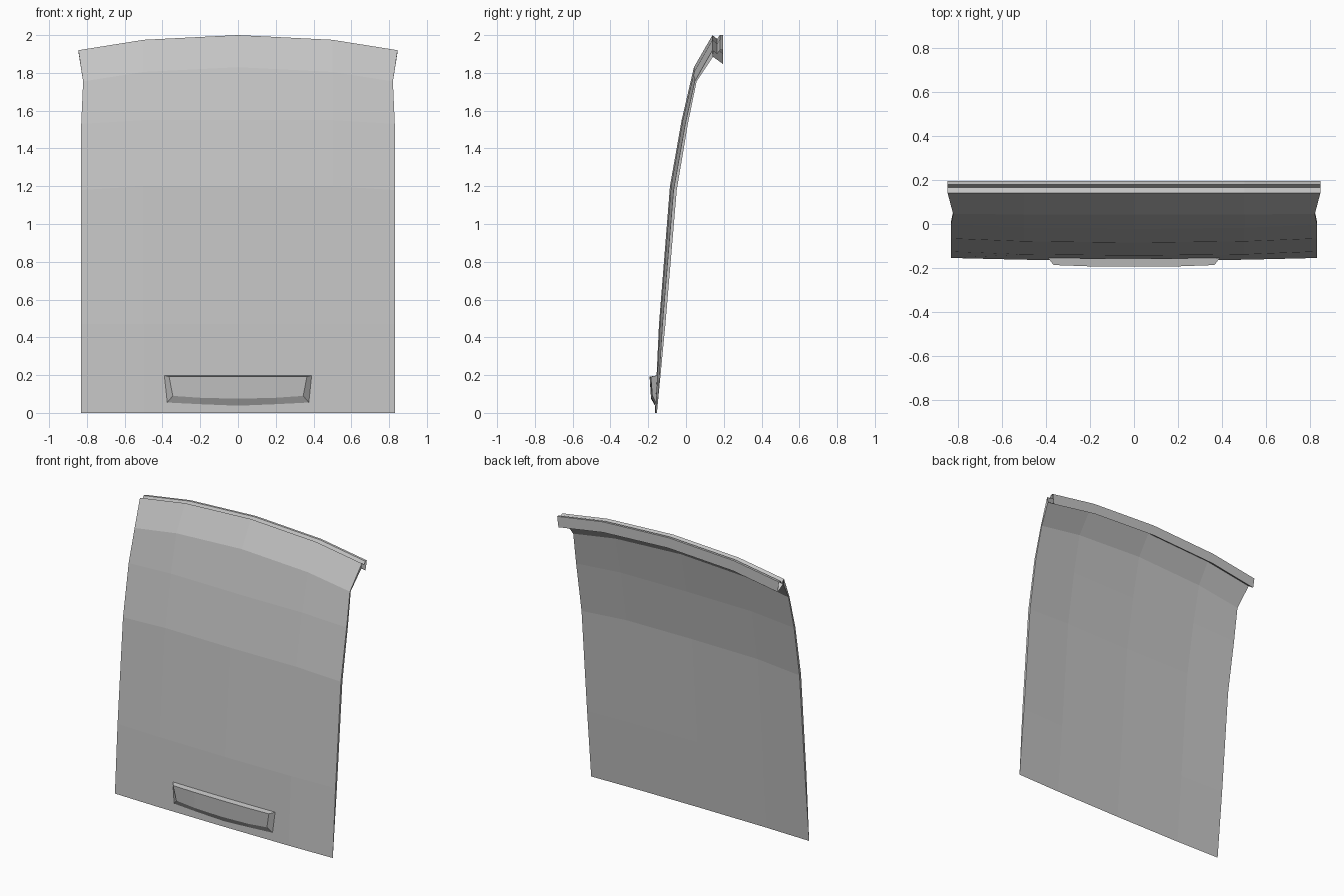
import bpy

if "Cube" in bpy.data.objects:
    bpy.data.objects.remove(bpy.data.objects["Cube"])

grey = bpy.data.materials.new("light grey")
grey.diffuse_color = (0.55, 0.55, 0.55, 1)
grey.use_nodes = True
grey.node_tree.nodes["Principled BSDF"].inputs["Base Color"].default_value = grey.diffuse_color


def make_mesh(name, verts, faces):
    me = bpy.data.meshes.new(name)
    me.from_pydata(verts, [], faces)
    me.materials.append(grey)
    ob = bpy.data.objects.new(name, me)
    bpy.context.collection.objects.link(ob)
    return ob


def mirror5(centre, mid, edge):
    """Centre, middle and edge points -> full row of five points."""
    flip = lambda p: (-p[0], p[1], p[2])
    return [flip(edge), flip(mid), centre, mid, edge]


def strip(rows, start=0, flip=False):
    """Quad faces between consecutive rows of equal length."""
    n = len(rows[0])
    faces = []
    for i in range(len(rows) - 1):
        for j in range(n - 1):
            a = start + i * n + j
            f = (a, a + 1, a + n + 1, a + n)
            faces.append(f[::-1] if flip else f)
    return faces


def sheet(name, rows, extra=(), flip=False):
    return make_mesh(name, [p for r in rows for p in r], strip(rows, 0, flip) + list(extra))


# Curved panel: half width, (y, z) at centre, middle and edge, thickness to the back
profile = [
    (0.83, (-0.165, 0.0), (-0.162, 0.0), (-0.154, 0.0), 0.0),
    (0.83, (-0.143, 0.47), (-0.138, 0.47), (-0.125, 0.47), 0.016),
    (0.83, (-0.085, 1.20), (-0.079, 1.20), (-0.066, 1.18), 0.017),
    (0.83, (-0.023, 1.55), (-0.017, 1.55), (-0.004, 1.53), 0.014),
    (0.82, (0.042, 1.83), (0.043, 1.805), (0.046, 1.755), 0.010),
]
crown = [(0, 2.0), (0.5, 1.975), (0.845, 1.92)]
front = [mirror5((0, *c), (0.5, *m), (w, *e)) for w, c, m, e, t in profile]
back = [[(x, y + p[4], z) for x, y, z in r] for r, p in zip(front, profile)]
front.append(mirror5(*[(x, 0.14, z) for x, z in crown]))
back.append(mirror5(*[(x * 0.995, 0.143, z - 0.035) for x, z in crown]))

# Front skin, back skin and the thin rims along both sides
n = 5 * len(front)
faces = strip(front) + strip(back, n, True)
for i in range(len(front) - 1):
    a, b = i * 5, i * 5 + 4
    faces.append((b, n + b, n + b + 5, b + 5))
    faces.append((a, a + 5, n + a + 5, n + a))
panel = make_mesh("curved_panel", [p for r in front + back for p in r], faces)

# Stepped lip along the top edge, closed underneath, ends drawn in slightly
section = [(0.14, 0, 1), (0.165, -0.02, 1), (0.179, 0, 1), (0.195, 0, 1),
           (0.195, -0.072, 0.988), (0.143, -0.035, 0.995)]
sheet("top_lip", [mirror5(*[(x * s, y, z + dz) for x, z in crown]) for y, dz, s in section])

# Raised handle with sloping ends and underside
handle = [
    [(0, -0.157, 0.198), (0.2, -0.156, 0.198), (0.39, -0.153, 0.198)],
    [(0, -0.193, 0.192), (0.2, -0.192, 0.192), (0.365, -0.186, 0.192)],
    [(0, -0.185, 0.075), (0.2, -0.184, 0.08), (0.345, -0.178, 0.09)],
    [(0, -0.164, 0.038), (0.2, -0.163, 0.046), (0.375, -0.160, 0.055)],
]
sheet("handle", [mirror5(*r) for r in handle], [(0, 5, 10, 15), (4, 19, 14, 9)], True)
